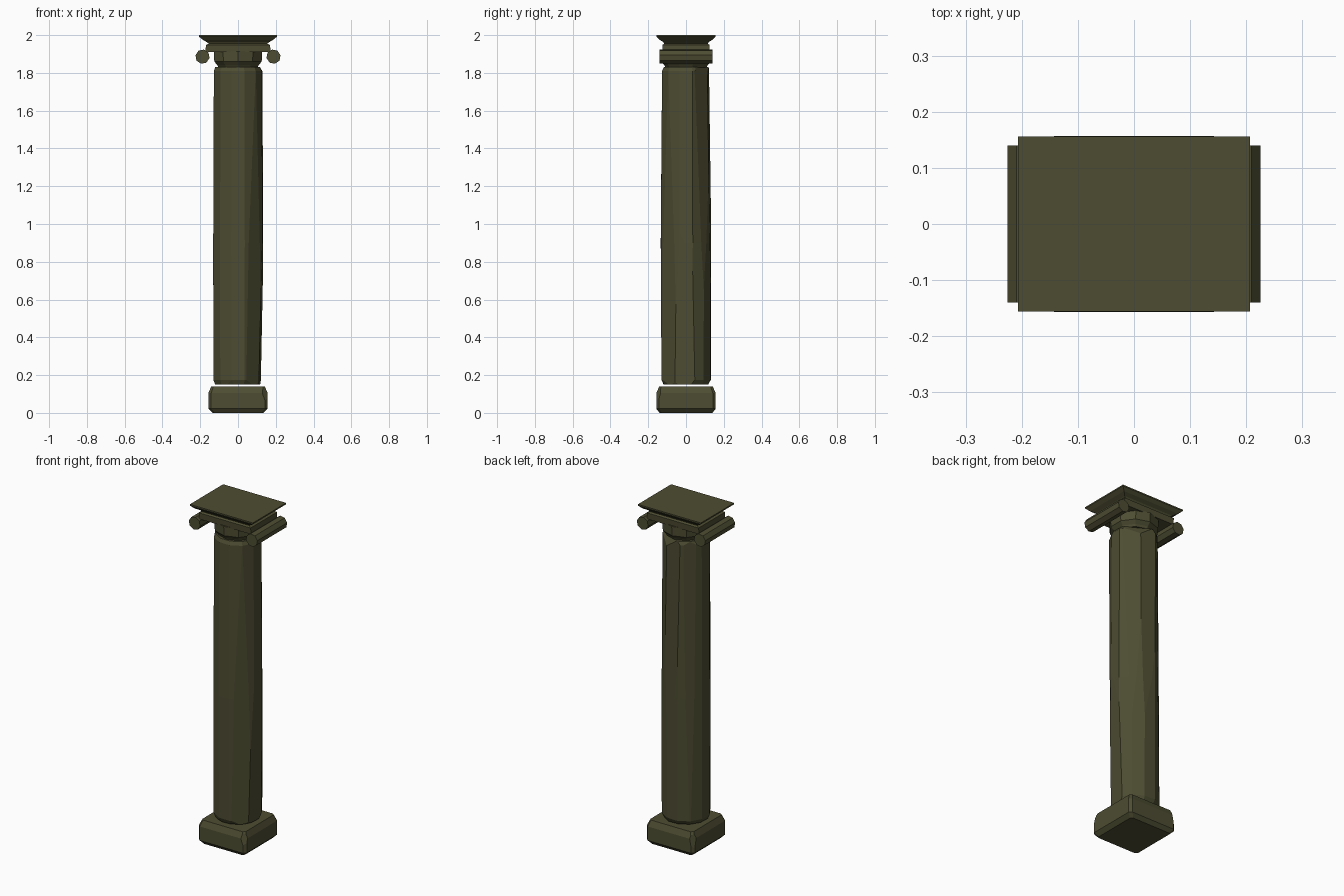
import bpy, bmesh, math, random
from mathutils import Vector

random.seed(4)
if "Cube" in bpy.data.objects:
    bpy.data.objects.remove(bpy.data.objects["Cube"], do_unlink=True)

stone = bpy.data.materials.new("mossy_stone")
stone.use_nodes = True
COLOR = (0.075, 0.073, 0.032, 1)
stone.diffuse_color = COLOR
stone.node_tree.nodes["Principled BSDF"].inputs["Base Color"].default_value = COLOR


def loft(bm, rings):
    """Skin a closed solid through rings with equal point counts."""
    loops = [[bm.verts.new(p) for p in ring] for ring in rings]
    n = len(loops[0])
    for a, b in zip(loops, loops[1:]):
        for i in range(n):
            j = (i + 1) % n
            bm.faces.new((a[i], a[j], b[j], b[i]))
    bm.faces.new(loops[0][::-1])
    bm.faces.new(loops[-1])


def chip(bm, point, normal):
    """Slice off everything beyond a plane and close the cut."""
    geom = bm.verts[:] + bm.edges[:] + bm.faces[:]
    cut = bmesh.ops.bisect_plane(bm, geom=geom, dist=1e-5, plane_co=Vector(point),
                                 plane_no=Vector(normal).normalized(), clear_outer=True)
    edges = [e for e in cut["geom_cut"] if isinstance(e, bmesh.types.BMEdge)]
    bmesh.ops.holes_fill(bm, edges=edges, sides=0)


def finish(bm, name):
    bmesh.ops.recalc_face_normals(bm, faces=bm.faces)
    mesh = bpy.data.meshes.new(name)
    bm.to_mesh(mesh)
    bm.free()
    mesh.materials.append(stone)
    obj = bpy.data.objects.new(name, mesh)
    bpy.context.collection.objects.link(obj)
    return obj


def rect(hx, hy, z, corner=0.0):
    """Rectangle ring, with cut corners when corner is set."""
    if not corner:
        return [(-hx, -hy, z), (hx, -hy, z), (hx, hy, z), (-hx, hy, z)]
    c = corner
    return [(-hx + c, -hy, z), (hx - c, -hy, z), (hx, -hy + c, z), (hx, hy - c, z),
            (hx - c, hy, z), (-hx + c, hy, z), (-hx, hy - c, z), (-hx, -hy + c, z)]


def circle(r, z, sides, jitter=0.0):
    pts = []
    for i in range(sides):
        a = math.tau * (i + 0.5) / sides
        q = r + random.uniform(-jitter, jitter)
        pts.append((q * math.cos(a), q * math.sin(a), z))
    return pts


# Base block with worn edges
bm = bmesh.new()
loft(bm, [rect(0.135, 0.14, 0.0, 0.012), rect(0.157, 0.157, 0.022, 0.015),
          rect(0.157, 0.157, 0.105, 0.015), rect(0.142, 0.142, 0.14, 0.012)])
chip(bm, (0.15, -0.15, 0.07), (0.8, -1, 0.3))
chip(bm, (-0.148, 0.148, 0.07), (-1, 0.8, 0.2))
finish(bm, "base_block")

# Faceted shaft with chipped sides and rims
bm = bmesh.new()
loft(bm, [circle(0.122, 0.15, 12, 0.003), circle(0.134, 0.175, 12, 0.002),
          circle(0.136, 0.9, 12, 0.003), circle(0.132, 1.81, 12, 0.002),
          circle(0.122, 1.83, 12, 0.003)])
for point, normal in [((0.118, 0, 0.25), (1, -0.1, -0.022)),
                      ((0.085, -0.09, 0.7), (1, -1, -0.012)),
                      ((0.08, 0.09, 1.5), (0.9, 1, 0.02)),
                      ((0, 0.119, 1.7), (0.1, 1, 0.015)),
                      ((-0.09, 0.092, 1.0), (-1, 1, 0.01)),
                      ((0.06, 0.1, 1.79), (0.5, 0.9, 0.6)),
                      ((-0.05, -0.12, 0.17), (-0.4, -1, -0.6))]:
    chip(bm, point, normal)
finish(bm, "shaft")

# Neck under the capital
bm = bmesh.new()
loft(bm, [circle(0.108, 1.828, 10), circle(0.114, 1.84, 10),
          circle(0.132, 1.86, 10), circle(0.134, 1.915, 10)])
finish(bm, "neck")

# Capital: slab, recessed moulding and flared top plate
bm = bmesh.new()
loft(bm, [rect(0.172, 0.122, 1.91), rect(0.17, 0.125, 1.948),
          rect(0.155, 0.115, 1.955), rect(0.165, 0.12, 1.963),
          rect(0.186, 0.14, 1.975), rect(0.207, 0.156, 1.992), rect(0.207, 0.156, 2.0)])
finish(bm, "capital")

# Scroll rolls running front to back on each side
for side, name in ((1, "left_scroll"), (-1, "right_scroll")):
    bm = bmesh.new()
    rings = []
    for y in (-0.14, 0.14):
        rings.append([(side * 0.188 + 0.038 * math.cos(math.tau * i / 8 + 0.2 * side), y,
                       1.886 + 0.038 * math.sin(math.tau * i / 8 + 0.2 * side))
                      for i in range(8)])
    loft(bm, rings)
    finish(bm, name)
